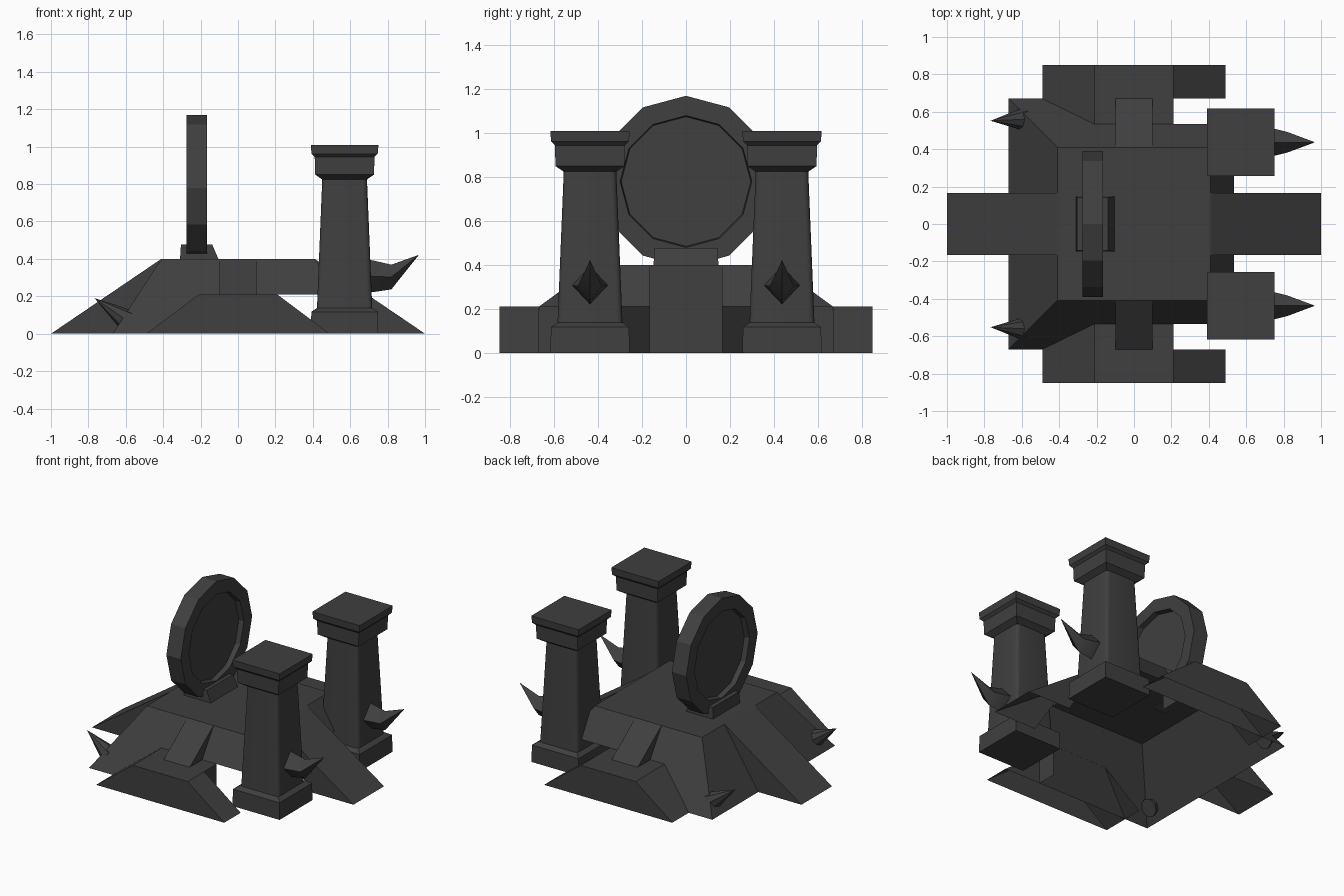
import bpy, bmesh, math
from mathutils import Vector

cube = bpy.data.objects.get("Cube")
if cube:
    bpy.data.objects.remove(cube, do_unlink=True)

# Single dark stone colour
stone = bpy.data.materials.new("dark_stone")
stone.use_nodes = True
COLOR = (0.05, 0.05, 0.05, 1)
stone.diffuse_color = COLOR
stone.node_tree.nodes["Principled BSDF"].inputs["Base Color"].default_value = COLOR


def finish(name, bm, smooth=False):
    """Turn a bmesh into a named, coloured object."""
    bmesh.ops.recalc_face_normals(bm, faces=bm.faces)
    mesh = bpy.data.meshes.new(name)
    bm.to_mesh(mesh)
    bm.free()
    mesh.materials.append(stone)
    ob = bpy.data.objects.new(name, mesh)
    bpy.context.collection.objects.link(ob)
    if smooth:
        for other in bpy.context.selected_objects:
            other.select_set(False)
        ob.select_set(True)
        bpy.context.view_layer.objects.active = ob
        bpy.ops.object.shade_smooth_by_angle(angle=math.radians(40))
    return ob


def loft(rings, bm=None):
    """Skin a stack of equal point rings and cap both ends."""
    bm = bm or bmesh.new()
    loops = [[bm.verts.new(p) for p in ring] for ring in rings]
    n = len(loops[0])
    for a, b in zip(loops, loops[1:]):
        for i in range(n):
            j = (i + 1) % n
            bm.faces.new((a[i], a[j], b[j], b[i]))
    bm.faces.new(loops[0])
    bm.faces.new(loops[-1])
    return bm


def drop_underside(bm, extra=lambda f: False):
    """Leave the earthwork open from below."""
    bmesh.ops.recalc_face_normals(bm, faces=bm.faces)
    gone = [f for f in bm.faces if f.normal.z < -0.1 or extra(f)]
    bmesh.ops.delete(bm, geom=gone, context='FACES')


def prism(name, profile, axis, lo, hi, open_ends=False):
    """Extrude a side profile along x or y."""
    place = (lambda p, d: (d, p[0], p[1])) if axis == 'X' else (lambda p, d: (p[0], d, p[1]))
    bm = loft([[place(p, d) for p in profile] for d in (lo, hi)])
    k = 'XY'.index(axis)
    drop_underside(bm, lambda f: open_ends and abs(f.normal[k]) > 0.9)
    return finish(name, bm)


def square(h, z, cx=0, cy=0):
    return [(cx + a * h, cy + b * h, z) for a, b in ((-1, -1), (1, -1), (1, 1), (-1, 1))]


# Main mound, with the lower rear corners cut away for the towers
TOP, STEP = 0.4, 0.21
bm = loft([square(0.67, 0), square(0.41, TOP)])
for point, normal in (((0, 0, STEP), (0, 0, 1)), ((STEP, 0, 0), (1, 0, 0))):
    bmesh.ops.bisect_plane(bm, geom=bm.verts[:] + bm.edges[:] + bm.faces[:],
                           plane_co=point, plane_no=normal)
drop_underside(bm, lambda f: f.calc_center_median().x > STEP
               and f.calc_center_median().z < STEP - 0.01)
bmesh.ops.dissolve_limit(bm, angle_limit=0.01, verts=bm.verts, edges=bm.edges)
finish("mound", bm)

# Long ramps at both ends
for s, side in ((-1, "right"), (1, "left")):
    prism(side + "_ramp", [(s, 0), (s * 0.41, TOP), (s * 0.67, 0)], 'Y', -0.167, 0.167)

# Disc plinth and recessed twelve-sided disc
bm = loft([[(x, y, z) for x, y in ((a, -h), (b, -h), (b, h), (a, h))]
           for a, b, h, z in ((-0.31, -0.105, 0.148, TOP), (-0.305, -0.138, 0.143, 0.477))])
finish("disc_plinth", bm)


def ring12(x, r):
    return [(x, r * math.sin(math.tau * i / 12), 0.78 + r * math.cos(math.tau * i / 12))
            for i in range(12)]


finish("disc", loft([ring12(-0.22 + d, r) for d, r in (
    (-0.02, 0.295), (-0.055, 0.3), (-0.055, 0.39), (0.055, 0.39), (0.055, 0.3), (0.02, 0.295))]))

# Parts repeated on the front and back
for s, side in ((-1, "front"), (1, "back")):
    # Side block, its bridge into the mound and the small chute above
    prism(side + "_block", [(-0.49, 0), (-0.21, STEP), (0.21, STEP), (0.49, 0)],
          'Y', s * 0.85, s * 0.67)
    prism(side + "_bridge", [(-0.49, 0), (-0.21, STEP), (0.21, STEP), (0.21, 0)],
          'Y', s * 0.67, s * 0.533, open_ends=True)
    prism(side + "_chute", [(s * 0.41, TOP), (s * 0.67, STEP), (s * 0.533, STEP)],
          'X', -0.1, 0.1)

    # Tower: base, tapered shaft, stepped cap
    cx, cy = 0.57, s * 0.437
    finish(side + "_tower_base", loft([square(h, z, cx, cy) for h, z in (
        (0.18, 0), (0.178, 0.117), (0.148, 0.137))]))
    bm = loft([square(h, z, cx, cy) for h, z in ((0.148, 0.13), (0.119, 0.84))])
    corners = [e for e in bm.edges if abs(e.verts[0].co.z - e.verts[1].co.z) > 0.5]
    bmesh.ops.bevel(bm, geom=corners, offset=0.025, segments=4, profile=0.5, affect='EDGES')
    finish(side + "_tower_shaft", bm, smooth=True)
    finish(side + "_tower_cap", loft([square(h, z, cx, cy) for h, z in (
        (0.12, 0.825), (0.157, 0.85), (0.16, 0.945), (0.177, 0.962), (0.181, 1.01))]))

    # Upturned tower horn
    def diamond(x, z, w, h):
        return [(x, cy + w, z), (x, cy, z + h), (x, cy - w, z), (x, cy, z - h)]
    finish(side + "_tower_horn", loft([diamond(*r) for r in (
        (0.66, 0.31, 0.085, 0.09), (0.72, 0.307, 0.08, 0.085), (0.82, 0.303, 0.055, 0.066),
        (0.965, 0.42, 0.001, 0.001))]), smooth=True)

    # Ground spike on the sloping corner
    root, tip = Vector((-0.59, s * 0.56, 0.07)), Vector((-0.767, s * 0.552, 0.19))
    bm = bmesh.new()
    bmesh.ops.create_cone(bm, cap_ends=True, segments=8, radius1=0.062, radius2=0,
                          depth=(tip - root).length)
    turn = (tip - root).to_track_quat('Z', 'Y').to_matrix().to_4x4()
    turn.translation = (root + tip) / 2
    bm.transform(turn)
    finish(side + "_corner_spike", bm, smooth=True)
